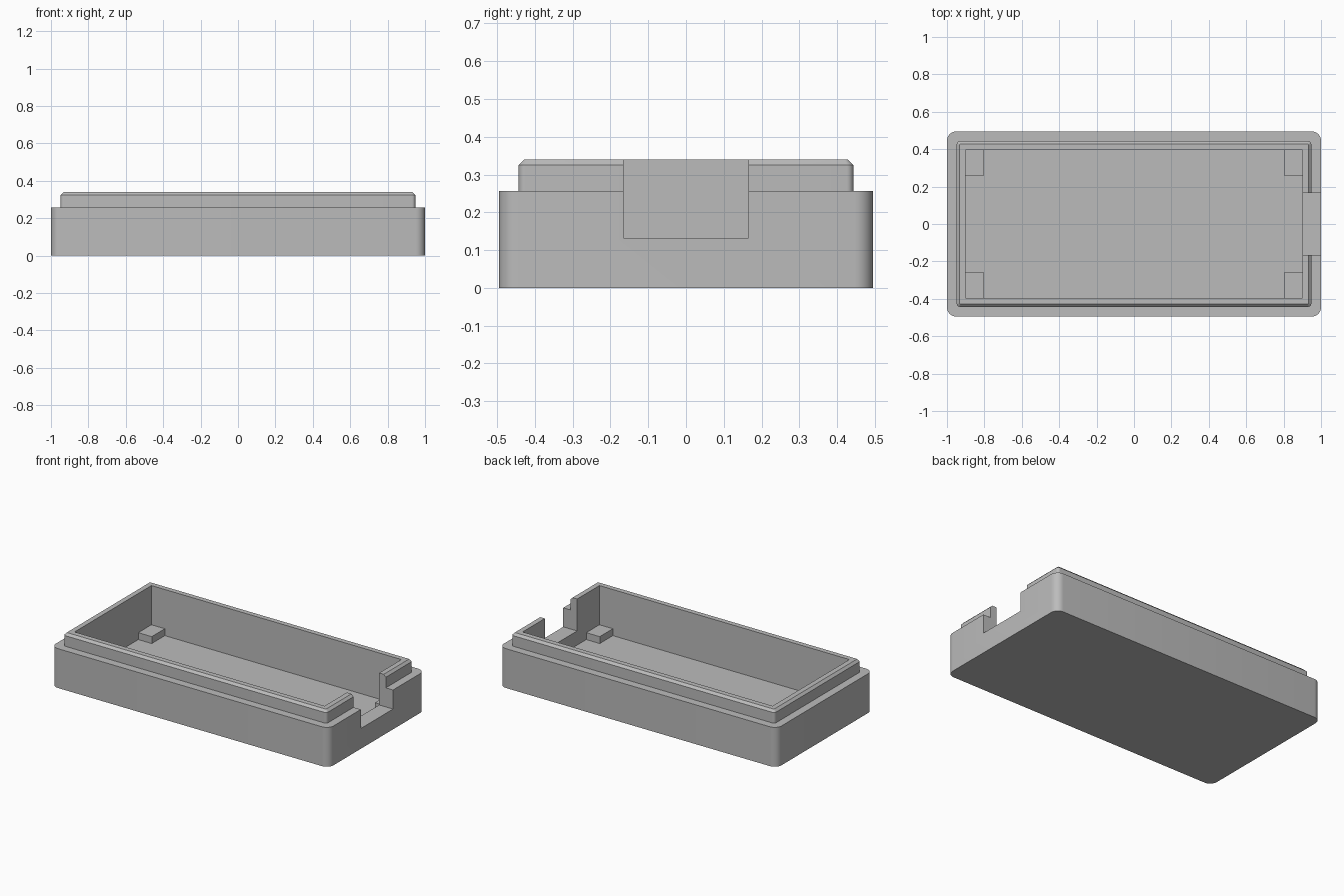
import bpy
import bmesh
import math

default = bpy.data.objects.get("Cube")
if default:
    bpy.data.objects.remove(default, do_unlink=True)

grey = bpy.data.materials.new("plain grey")
grey.use_nodes = True
colour = (0.5, 0.5, 0.5, 1)
grey.diffuse_color = colour
grey.node_tree.nodes["Principled BSDF"].inputs["Base Color"].default_value = colour


def rounded_outline(half_x, half_y, radius, steps=8):
    """Counter-clockwise rounded rectangle."""
    points = []
    for corner, (sx, sy) in enumerate([(1, 1), (-1, 1), (-1, -1), (1, -1)]):
        for i in range(steps + 1):
            a = (corner + i / steps) * math.pi / 2
            points.append((sx * (half_x - radius) + radius * math.cos(a),
                           sy * (half_y - radius) + radius * math.sin(a)))
    return points


def new_object(name, bm):
    bmesh.ops.recalc_face_normals(bm, faces=bm.faces)
    mesh = bpy.data.meshes.new(name)
    bm.to_mesh(mesh)
    bm.free()
    mesh.materials.append(grey)
    obj = bpy.data.objects.new(name, mesh)
    bpy.context.collection.objects.link(obj)
    return obj


def stacked_block(name, layers):
    """Solid through rounded rectangles given as (half_x, half_y, radius, z)."""
    bm = bmesh.new()
    rings = [[bm.verts.new((x, y, z)) for x, y in rounded_outline(hx, hy, r)]
             for hx, hy, r, z in layers]
    for low, high in zip(rings, rings[1:]):
        for i in range(len(low)):
            j = (i + 1) % len(low)
            bm.faces.new((low[i], low[j], high[j], high[i]))
    bm.faces.new(rings[0][::-1])
    bm.faces.new(rings[-1])
    return new_object(name, bm)


def box(name, low, high):
    bm = bmesh.new()
    bmesh.ops.create_cube(bm, size=1)
    for v in bm.verts:
        v.co = [l if c < 0 else h for c, l, h in zip(v.co, low, high)]
    return new_object(name, bm)


def boolean(target, tool, operation):
    mod = target.modifiers.new(tool.name, "BOOLEAN")
    mod.operation = operation
    mod.solver = "EXACT"
    mod.object = tool
    bpy.context.view_layer.objects.active = target
    bpy.ops.object.modifier_apply(modifier=mod.name)
    bpy.data.objects.remove(tool, do_unlink=True)


FLOOR, SHOULDER, TOP = 0.04, 0.256, 0.34
IN_X, IN_Y = 0.9, 0.395

# Outer tray with a chamfered raised lip
case = stacked_block("case_base", [(1, 0.495, 0.05, 0), (1, 0.495, 0.05, SHOULDER)])
lip = stacked_block("lip", [(0.948, 0.443, 0.018, 0.1), (0.948, 0.443, 0.018, 0.325),
                            (0.933, 0.428, 0.008, TOP)])
boolean(case, lip, "UNION")

# Hollow interior and the port notch in one end
cavity = box("cavity", (-IN_X, -IN_Y, FLOOR), (IN_X, IN_Y, 0.5))
boolean(case, cavity, "DIFFERENCE")
notch = box("port_notch", (0.8, -0.166, 0.132), (1.1, 0.166, 0.5))
boolean(case, notch, "DIFFERENCE")

bpy.ops.object.select_all(action="DESELECT")
case.select_set(True)
bpy.context.view_layer.objects.active = case
bpy.ops.object.shade_smooth_by_angle(angle=math.radians(30))

# Support blocks in the four inner corners
for side, sx in (("left", 1), ("right", -1)):
    for end, sy in (("front", -1), ("back", 1)):
        xs = sorted((sx * 0.803, sx * IN_X))
        ys = sorted((sy * 0.26, sy * IN_Y))
        box(f"corner_support_{end}_{side}",
            (xs[0], ys[0], FLOOR), (xs[1], ys[1], 0.085))
